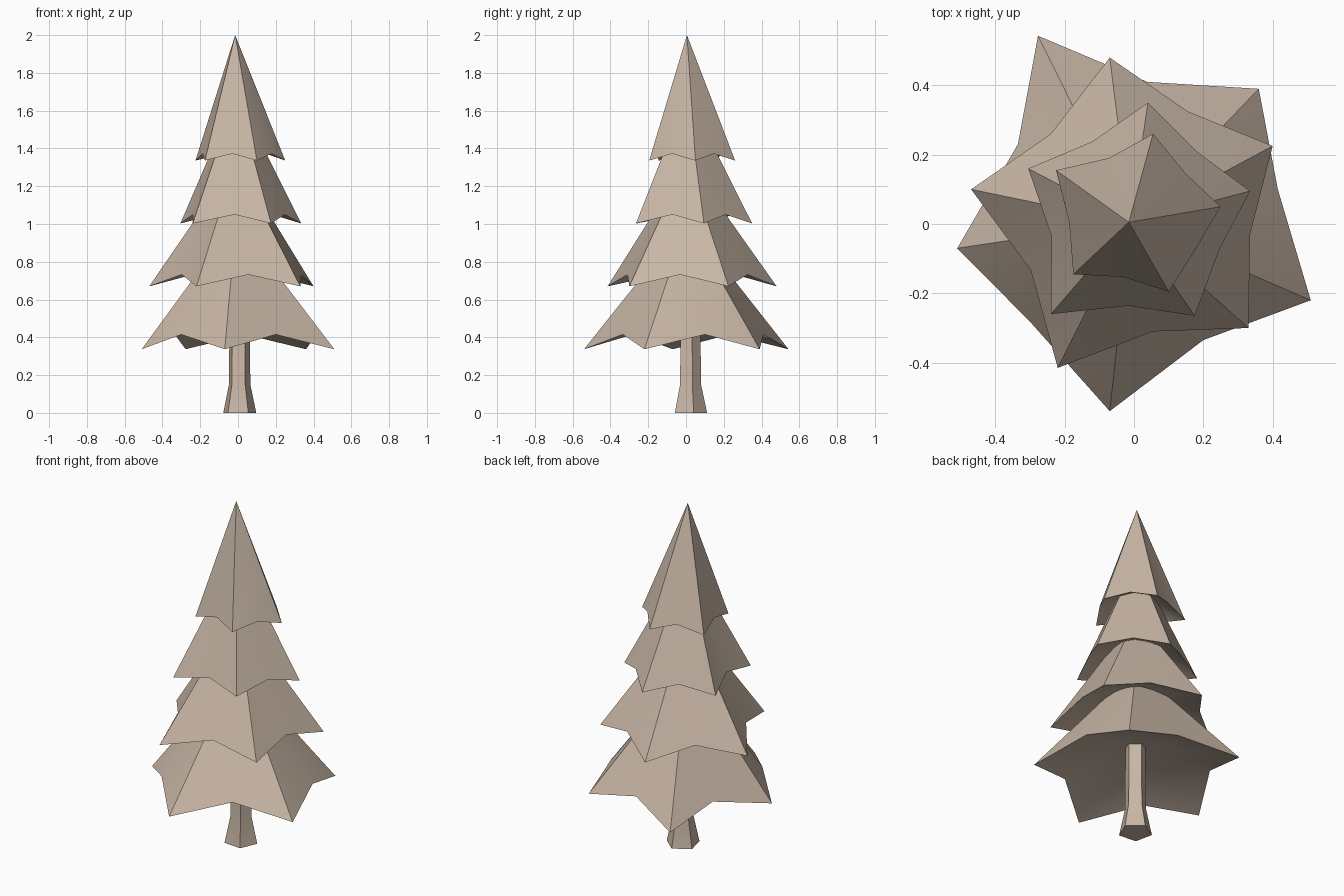
import bpy
import math

default_cube = bpy.data.objects.get("Cube")
if default_cube:
    bpy.data.objects.remove(default_cube, do_unlink=True)

# One warm beige for the whole tree
COLOUR = (0.58, 0.47, 0.38, 1)
beige = bpy.data.materials.new("warm_beige")
beige.use_nodes = True
beige.diffuse_color = COLOUR
beige.node_tree.nodes["Principled BSDF"].inputs["Base Color"].default_value = COLOUR


def make_object(name, points, faces, smooth_angle):
    mesh = bpy.data.meshes.new(name)
    mesh.from_pydata(points, [], faces)
    mesh.materials.append(beige)
    obj = bpy.data.objects.new(name, mesh)
    bpy.context.collection.objects.link(obj)
    bpy.ops.object.select_all(action="DESELECT")
    obj.select_set(True)
    bpy.context.view_layer.objects.active = obj
    bpy.ops.object.shade_smooth_by_angle(angle=math.radians(smooth_angle))
    return obj


def branch_tier(name, tips, notches, rim_z, apex, notch, hollow):
    """Five-sided pyramid with a notch after each tip and a hollowed underside.
    Tips run counter-clockwise; notch and hollow are heights above rim_z."""
    rim = []
    for tip, valley in zip(tips, notches):
        rim += [(*tip, rim_z), (*valley, rim_z + notch)]
    n = len(rim)
    under = (apex[0], apex[1], rim_z + hollow)
    faces = []
    for i in range(n):
        j = (i + 1) % n
        faces += [(i, j, n), (j, i, n + 1)]
    make_object(name, rim + [apex, under], faces, 30)


# Branch tiers from the ground up
branch_tier("bottom_branches",
            [(0.51, -0.22), (0.36, 0.39), (-0.277, 0.543), (-0.51, -0.07), (-0.07, -0.54)],
            [(0.415, 0.10), (0.038, 0.41), (-0.335, 0.23), (-0.3, -0.282), (0.2, -0.335)],
            0.337, (-0.01, 0.005, 1.02), 0.078, 0.21)
branch_tier("lower_middle_branches",
            [(0.40, 0.225), (-0.07, 0.48), (-0.47, 0.10), (-0.22, -0.415), (0.33, -0.30)],
            [(0.155, 0.325), (-0.24, 0.26), (-0.298, -0.133), (0.055, -0.31), (0.335, -0.03)],
            0.67, (-0.01, 0.005, 1.34), 0.062, 0.23)
branch_tier("upper_middle_branches",
            [(0.335, 0.095), (0.04, 0.35), (-0.305, 0.16), (-0.24, -0.26), (0.175, -0.265)],
            [(0.18, 0.21), (-0.12, 0.238), (-0.238, -0.036), (-0.018, -0.236), (0.247, -0.072)],
            1.003, (-0.01, 0.005, 1.69), 0.047, 0.19)
branch_tier("top_branches",
            [(0.25, 0.05), (0.055, 0.26), (-0.225, 0.155), (-0.175, -0.145), (0.10, -0.195)],
            [(0.148, 0.147), (-0.073, 0.19), (-0.187, 0.005), (-0.03, -0.153), (0.177, -0.074)],
            1.336, (-0.015, 0.005, 2.0), 0.036, 0.15)

# Five-sided trunk, flared at the foot
SIDES = 5
profile = [(0.092, 0), (0.06, 0.15), (0.055, 0.6)]
points = []
for radius, z in profile:
    for i in range(SIDES):
        a = math.radians(13) + math.tau * i / SIDES
        points.append((0.007 + radius * math.cos(a), 0.02 + radius * math.sin(a), z))
faces = [tuple(reversed(range(SIDES))), tuple(range(2 * SIDES, 3 * SIDES))]
for ring in range(2):
    for i in range(SIDES):
        a, b = ring * SIDES + i, ring * SIDES + (i + 1) % SIDES
        faces.append((a, b, b + SIDES, a + SIDES))
make_object("trunk", points, faces, 30)
